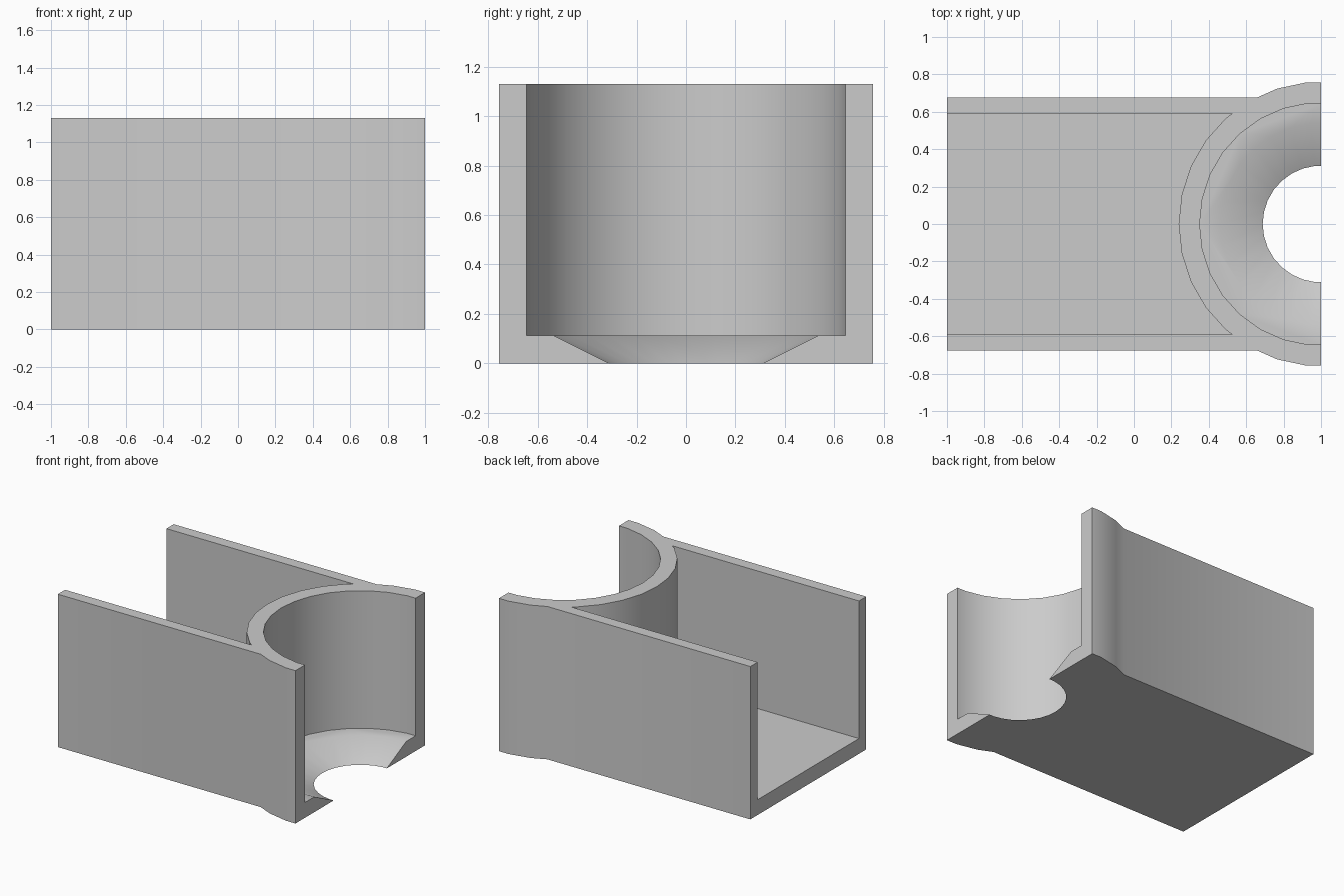
import bpy
import bmesh
from math import radians
from mathutils import Matrix, Vector

HEIGHT, FLOOR = 1.13, 0.113
WALL_OUT, WALL_IN = 0.677, 0.592
RING_OUT, RING_IN = 0.761, 0.649
HOLE_R, CONE_R = 0.312, 0.54
SEGMENTS = 30

cube = bpy.data.objects.get("Cube")
if cube:
    bpy.data.objects.remove(cube, do_unlink=True)


def make_object(name, bm):
    mesh = bpy.data.meshes.new(name)
    bm.to_mesh(mesh)
    bm.free()
    obj = bpy.data.objects.new(name, mesh)
    bpy.context.collection.objects.link(obj)
    return obj


def box(name, low, high):
    low, high = Vector(low), Vector(high)
    bm = bmesh.new()
    bmesh.ops.create_cube(bm, size=1, matrix=Matrix.Translation((low + high) / 2)
                          @ Matrix.Diagonal((*(high - low), 1)))
    return make_object(name, bm)


def round_part(name, r_low, r_high, z_low, z_high):
    """Cylinder or cone standing on the axis of the socket."""
    bm = bmesh.new()
    bmesh.ops.create_cone(bm, cap_ends=True, segments=SEGMENTS, radius1=r_low,
                          radius2=r_high, depth=z_high - z_low,
                          matrix=Matrix.Translation((1, 0, (z_low + z_high) / 2))
                          @ Matrix.Rotation(radians(90), 4, "Z"))
    return make_object(name, bm)


def combine(target, other, operation):
    mod = target.modifiers.new(operation, "BOOLEAN")
    mod.operation, mod.object, mod.solver = operation, other, "EXACT"
    bpy.context.view_layer.objects.active = target
    bpy.ops.object.modifier_apply(modifier=mod.name)
    bpy.data.objects.remove(other, do_unlink=True)


# Open channel with two side walls
holder = box("channel_holder", (-1, -WALL_OUT, 0), (1.2, WALL_OUT, HEIGHT))
combine(holder, box("channel_cutter", (-1.2, -WALL_IN, FLOOR),
                    (1.1, WALL_IN, HEIGHT + 0.2)), "DIFFERENCE")

# Round socket with a countersunk hole in its floor
combine(holder, round_part("socket", RING_OUT, RING_OUT, 0, HEIGHT), "UNION")
combine(holder, round_part("bore_cutter", RING_IN, RING_IN, FLOOR, HEIGHT + 0.2),
        "DIFFERENCE")
spread = (CONE_R - HOLE_R) / FLOOR * 0.05
combine(holder, round_part("cone_cutter", HOLE_R - spread, CONE_R + spread,
                           -0.05, FLOOR + 0.05), "DIFFERENCE")

# Slice the socket in half
combine(holder, box("slice_cutter", (1, -1, -0.5), (2.2, 1, HEIGHT + 0.5)),
        "DIFFERENCE")

# Merge flat regions
bm = bmesh.new()
bm.from_mesh(holder.data)
bmesh.ops.remove_doubles(bm, verts=bm.verts, dist=0.0002)
bmesh.ops.dissolve_limit(bm, angle_limit=radians(1), verts=bm.verts, edges=bm.edges)
bm.to_mesh(holder.data)
bm.free()

# Plain grey material
grey = bpy.data.materials.new("plain grey")
grey.use_nodes = True
colour = (0.6, 0.6, 0.6, 1)
grey.diffuse_color = colour
grey.node_tree.nodes["Principled BSDF"].inputs["Base Color"].default_value = colour
holder.data.materials.clear()
holder.data.materials.append(grey)

bpy.ops.object.select_all(action="DESELECT")
holder.select_set(True)
bpy.context.view_layer.objects.active = holder
bpy.ops.object.shade_smooth_by_angle(angle=radians(30))
